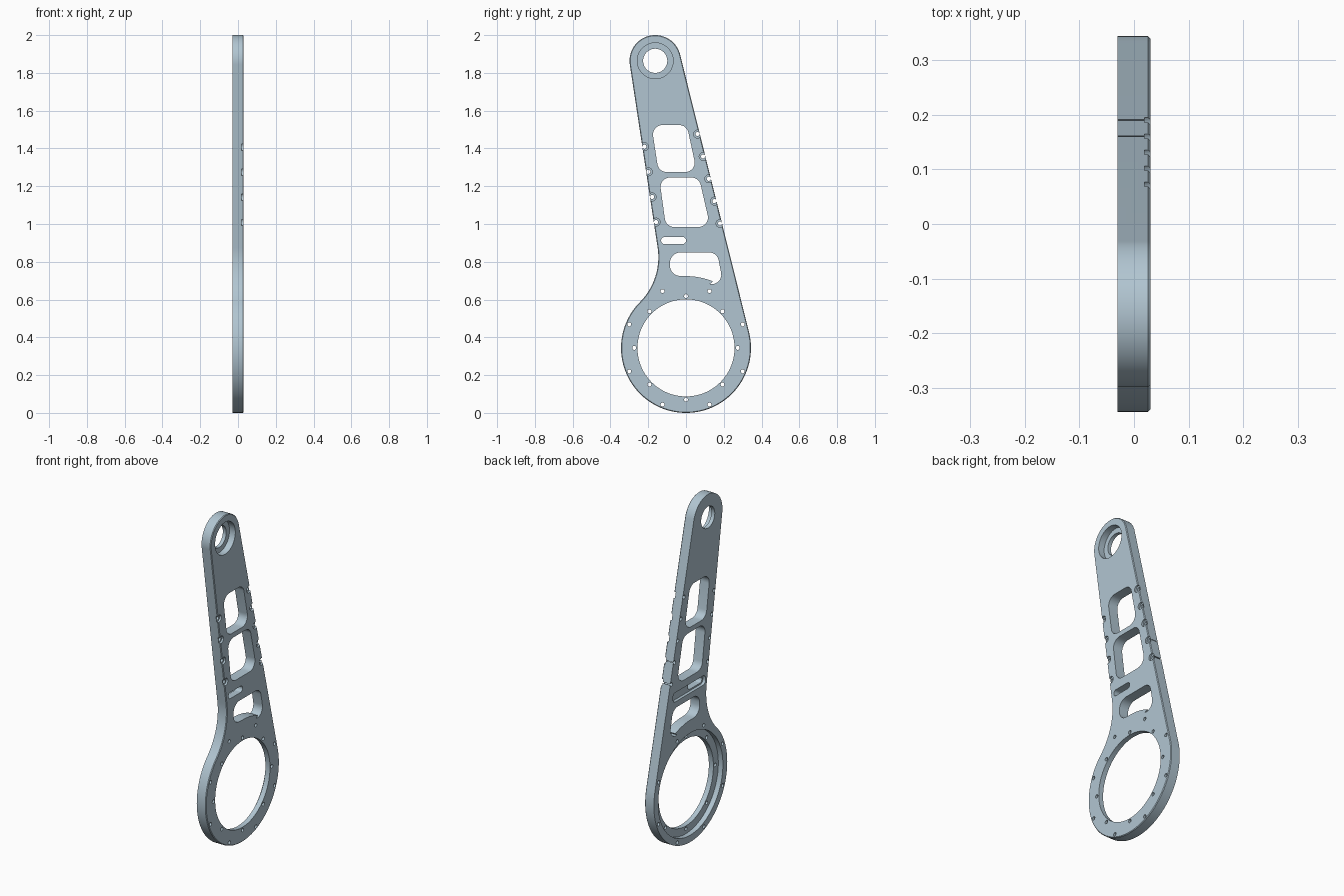
import bpy, bmesh, math
from mathutils import Vector

cube = bpy.data.objects.get("Cube")
if cube:
    bpy.data.objects.remove(cube, do_unlink=True)

HALF = 0.03                          # half of the plate thickness
RING = Vector((0, 0.344))            # centre of the large ring, as (y, z)
EYE = Vector((-0.163, 1.864))        # centre of the top eye
RING_R, EYE_R = 0.344, 0.136

metal = bpy.data.materials.new("blue grey metal")
metal.use_nodes = True
colour = (0.44, 0.56, 0.64, 1)
metal.diffuse_color = colour
metal.node_tree.nodes["Principled BSDF"].inputs["Base Color"].default_value = colour


def arc(centre, radius, start, end, steps):
    """Points along an arc, angles in radians."""
    angles = [start + (end - start) * i / steps for i in range(steps + 1)]
    return [Vector((centre[0] + radius * math.cos(a), centre[1] + radius * math.sin(a))) for a in angles]


def circle(centre, radius, steps):
    return arc(centre, radius, 0, math.tau, steps)[:-1]


def rounded(corners, radius, steps=8):
    """Polygon with every corner replaced by a tangent arc."""
    pts = [Vector(c) for c in corners]
    out = []
    for i, p in enumerate(pts):
        a = (pts[i - 1] - p).normalized()
        b = (pts[(i + 1) % len(pts)] - p).normalized()
        half = a.angle(b) / 2
        centre = p + (a + b).normalized() * radius / math.sin(half)
        reach = radius / math.tan(half)
        s, e = p + a * reach - centre, p + b * reach - centre
        start = math.atan2(s.y, s.x)
        turn = (math.atan2(e.y, e.x) - start + math.pi) % math.tau - math.pi
        out += arc(centre, radius, start, start + turn, steps)
    return out


def prism(bm, outline, x0, x1):
    """Extrude a (y, z) outline from x0 to x1 and return the end face."""
    base = bm.faces.new([bm.verts.new((x0, p[0], p[1])) for p in outline])
    ret = bmesh.ops.extrude_face_region(bm, geom=[base], use_keep_orig=True)
    verts = [g for g in ret["geom"] if isinstance(g, bmesh.types.BMVert)]
    bmesh.ops.translate(bm, verts=verts, vec=(x1 - x0, 0, 0))
    return [g for g in ret["geom"] if isinstance(g, bmesh.types.BMFace)][0]


def finish(bm, name):
    bmesh.ops.recalc_face_normals(bm, faces=bm.faces[:])
    mesh = bpy.data.meshes.new(name)
    bm.to_mesh(mesh)
    bm.free()
    mesh.materials.append(metal)
    obj = bpy.data.objects.new(name, mesh)
    bpy.context.collection.objects.link(obj)
    return obj


# Plate outline: ring, straight right edge, eye, straight left edge, fillet
span = EYE - RING
axis = math.atan2(span.y, span.x)
right = axis - math.acos((RING_R - EYE_R) / span.length)
left = math.radians(188.7)
neck = math.radians(135.3)
fillet_r = 0.339
fillet = RING + Vector((math.cos(neck), math.sin(neck))) * (RING_R + fillet_r)
outline = arc(RING, RING_R, neck, right + math.tau, 96)
outline += arc(EYE, EYE_R, right, left, 48)
outline += arc(fillet, fillet_r, left - math.pi, neck - math.pi, 24)[:-1]

bm = bmesh.new()
front = prism(bm, outline, -HALF, HALF)
bmesh.ops.bevel(bm, geom=front.edges[:], offset=0.004, segments=1, affect='EDGES')
plate = finish(bm, "arm_plate")

# Fastener positions along the two straight edges
fasteners = [(0.061 + 0.0298 * i, 1.476 - 0.1183 * i) for i in range(5)]
fasteners += [(-0.22 + 0.0205 * i, 1.409 - 0.133 * i) for i in range(4)]

# Openings that go through the plate
bm = bmesh.new()
holes = [circle(RING, 0.257, 96), circle(EYE, 0.064, 48)]
holes += [circle(f, 0.011, 16) for f in fasteners]
for i in range(8):
    for radius, shift in ((0.274, 0), (0.325, 0.5)):
        a = (i + shift) * math.pi / 4
        holes.append(circle(RING + Vector((math.cos(a), math.sin(a))) * radius, 0.0105, 16))
holes.append(rounded([(-0.183, 1.524), (0.004, 1.524), (0.058, 1.275), (-0.145, 1.275)], 0.05))
holes.append(rounded([(-0.142, 1.246), (0.069, 1.246), (0.129, 0.984), (-0.106, 0.984)], 0.05))
holes.append(rounded([(-0.132, 0.894), (0, 0.894), (0, 0.931), (-0.132, 0.931)], 0.018))

# Lower window, whose bottom follows the ring
corners = rounded([(-0.085, 0.849), (-0.085, 0.725), (0.2, 0.668), (0.165, 0.849)], 0.05)
floor = arc(RING, 0.38, math.radians(90), math.radians(68), 10)
start = rounded([(-0.085, 0.849), (-0.085, 0.725), (0.1, 0.725), (0.1, 0.849)], 0.055)[:18]
holes.append(start + floor + corners[18:])
for hole in holes:
    prism(bm, hole, -0.1, 0.1)
through = finish(bm, "opening_cutter")

# Recesses: eye and fastener counterbores in one side, ring seat and slot in the other
bm = bmesh.new()
prism(bm, circle(EYE, 0.095, 48), -0.008, 0.1)
for f in fasteners:
    prism(bm, circle(f, 0.021, 24), HALF - 0.011, 0.1)
prism(bm, circle(RING, 0.303, 96), -0.1, 0.0)
prism(bm, rounded([(-0.14, 0.885), (0.165, 0.885), (0.165, 0.94), (-0.14, 0.94)], 0.022), -0.1, -0.012)
recess = finish(bm, "recess_cutter")

# Cut the plate and discard the cutters
bpy.ops.object.select_all(action='DESELECT')
bpy.context.view_layer.objects.active = plate
plate.select_set(True)
for cutter in (through, recess):
    cutter.hide_render = True
    mod = plate.modifiers.new(cutter.name, 'BOOLEAN')
    mod.operation = 'DIFFERENCE'
    mod.solver = 'EXACT'
    mod.object = cutter
    bpy.ops.object.modifier_apply(modifier=mod.name)
    bpy.data.objects.remove(cutter, do_unlink=True)
bpy.ops.object.shade_smooth_by_angle(angle=math.radians(30))
